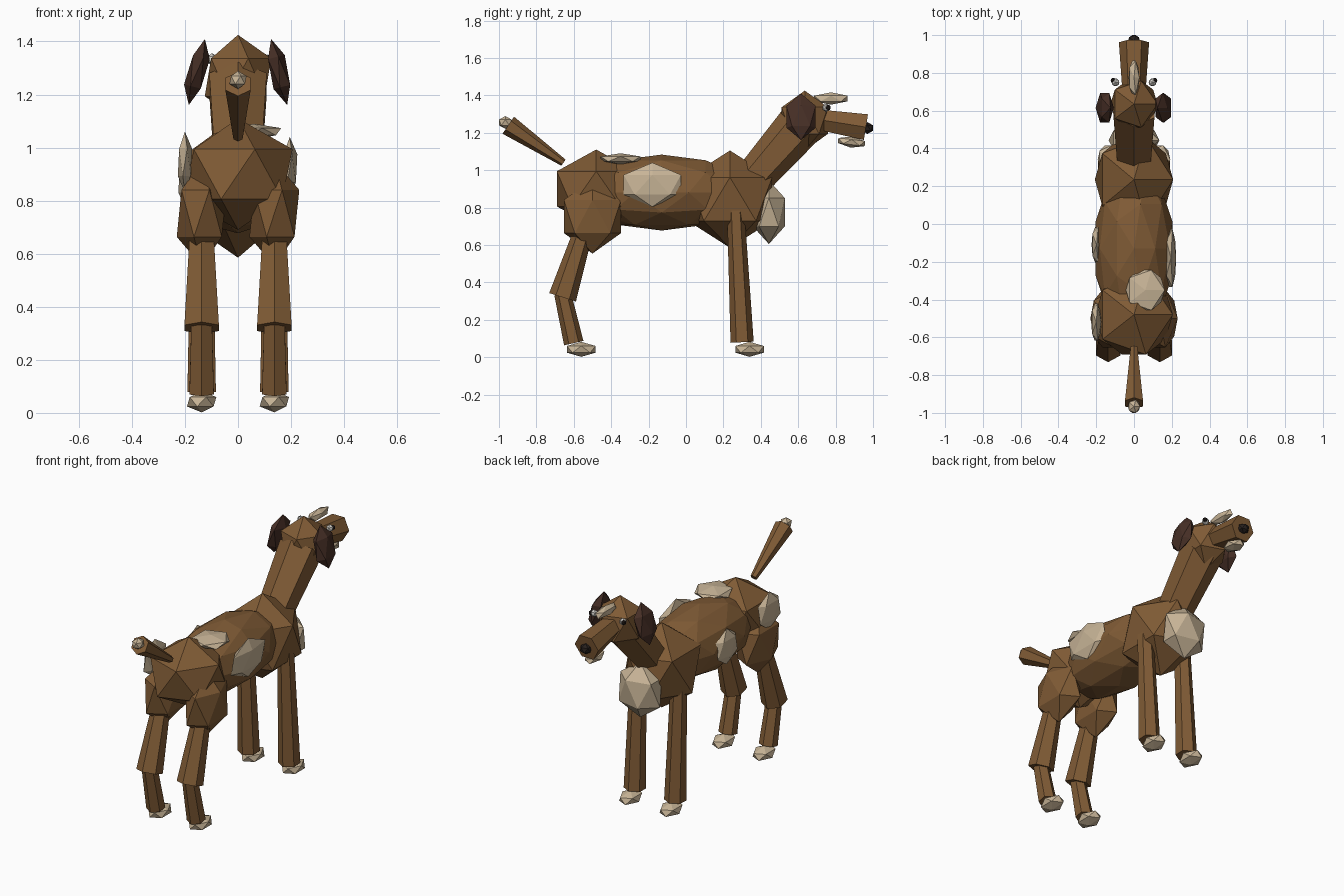
import bpy
import bmesh
import math
from mathutils import Vector, Matrix, Euler

if "Cube" in bpy.data.objects:
    bpy.data.objects.remove(bpy.data.objects["Cube"], do_unlink=True)


def material(name, rgb):
    mat = bpy.data.materials.new(name)
    mat.use_nodes = True
    color = (*rgb, 1.0)
    mat.diffuse_color = color
    bsdf = next(n for n in mat.node_tree.nodes if n.type == 'BSDF_PRINCIPLED')
    bsdf.inputs["Base Color"].default_value = color
    bsdf.inputs["Roughness"].default_value = 0.9
    return mat


brown = material("brown_coat", (0.216, 0.105, 0.036))
cream = material("cream_patch", (0.58, 0.46, 0.31))
dark = material("dark_ear", (0.062, 0.028, 0.019))
black = material("black_nose", (0.02, 0.014, 0.012))
white = material("eye_white", (0.62, 0.6, 0.56))


def finish(bm, name, mat):
    mesh = bpy.data.meshes.new(name)
    bm.to_mesh(mesh)
    bm.free()
    mesh.materials.append(mat)
    obj = bpy.data.objects.new(name, mesh)
    bpy.context.collection.objects.link(obj)
    return obj


def blob(name, center, radii, mat, rot=(0, 0, 0), detail=1):
    """Faceted ellipsoid."""
    bm = bmesh.new()
    transform = (Matrix.Translation(center) @ Euler(rot).to_matrix().to_4x4()
                 @ Matrix.Diagonal((*radii, 1)))
    bmesh.ops.create_icosphere(bm, subdivisions=detail, radius=1, matrix=transform)
    return finish(bm, name, mat)


def limb(name, start, end, r_start, r_end, mat=brown, roll=0):
    """Tapered six-sided prism between two points."""
    a, b = Vector(start), Vector(end)
    axis = b - a
    turn = axis.to_track_quat('Z', 'Y').to_matrix().to_4x4()
    bm = bmesh.new()
    bmesh.ops.create_cone(
        bm, cap_ends=True, segments=6, radius1=r_start, radius2=r_end,
        depth=axis.length,
        matrix=Matrix.Translation((a + b) / 2) @ turn @ Matrix.Rotation(roll, 4, 'Z'))
    return finish(bm, name, mat)


# Trunk
blob("torso", (0, -0.13, 0.88), (0.213, 0.47, 0.203), brown, detail=2)
blob("chest", (0, 0.235, 0.845), (0.232, 0.265, 0.26), brown)
blob("hips", (0, -0.48, 0.9), (0.23, 0.248, 0.21), brown)
blob("chest_bib", (0, 0.443, 0.775), (0.15, 0.1, 0.17), cream)

# Neck and head
limb("neck", (0, 0.33, 0.92), (0, 0.61, 1.24), 0.1, 0.125)
blob("head", (0, 0.635, 1.265), (0.14, 0.145, 0.16), brown)
limb("snout", (0, 0.68, 1.275), (0, 0.962, 1.23), 0.06, 0.08, roll=math.pi / 6)
blob("nose", (0, 0.97, 1.225), (0.036, 0.035, 0.032), black)
blob("chin", (0, 0.885, 1.15), (0.05, 0.085, 0.03), cream, rot=(-0.12, 0, 0))
blob("forehead_blaze", (0, 0.775, 1.383), (0.032, 0.105, 0.033), cream)

# Tail
limb("tail", (0, -0.655, 1.04), (0, -0.95, 1.24), 0.02, 0.055)
blob("tail_tip", (0, -0.966, 1.255), (0.036, 0.04, 0.034), cream)

# Paired parts
for side, s in (("left", 1), ("right", -1)):
    x = 0.137 * s
    blob(f"{side}_ear", (0.155 * s, 0.615, 1.285), (0.04, 0.092, 0.128), dark,
         rot=(0, -0.24 * s, 0))
    blob(f"{side}_eye", (0.098 * s, 0.75, 1.333), (0.023, 0.023, 0.023), white)
    blob(f"{side}_pupil", (0.11 * s, 0.76, 1.335), (0.015, 0.016, 0.016), black)

    blob(f"{side}_thigh", (x, -0.5, 0.752), (0.105, 0.18, 0.198), brown)
    limb(f"{side}_hind_upper_leg", (x, -0.54, 0.7), (x, -0.66, 0.32), 0.05, 0.075)
    limb(f"{side}_hind_lower_leg", (x, -0.66, 0.34), (x, -0.6, 0.075), 0.045, 0.053)
    blob(f"{side}_hind_paw", (x, -0.56, 0.042), (0.062, 0.09, 0.04), cream)

    limb(f"{side}_front_leg", (x, 0.265, 0.8), (x, 0.3, 0.08), 0.046, 0.062)
    blob(f"{side}_front_paw", (x, 0.34, 0.042), (0.062, 0.09, 0.04), cream)

# Coat patches
blob("left_side_patch", (0.195, -0.18, 0.922), (0.032, 0.18, 0.118), cream)
blob("right_side_patch", (-0.198, -0.11, 0.88), (0.03, 0.11, 0.11), cream)
blob("right_hip_patch", (-0.2, -0.52, 0.945), (0.03, 0.115, 0.115), cream)
blob("back_patch", (0.06, -0.35, 1.06), (0.115, 0.125, 0.03), cream)
